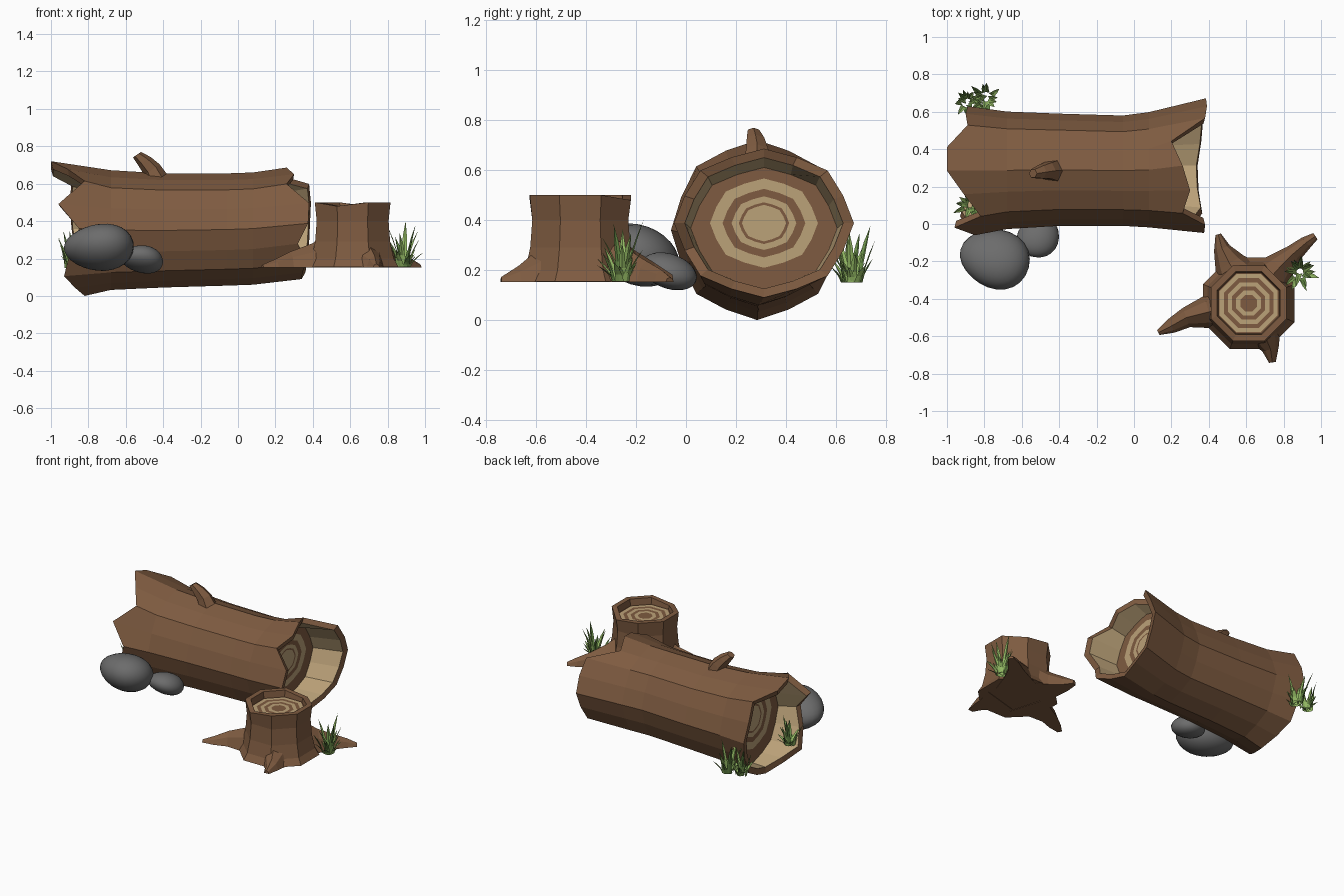
import bpy, bmesh, math, random
from mathutils import Vector, Matrix

cube = bpy.data.objects.get("Cube")
if cube:
    bpy.data.objects.remove(cube, do_unlink=True)
random.seed(4)


def material(name, rgb):
    m = bpy.data.materials.new(name)
    m.use_nodes = True
    m.diffuse_color = (*rgb, 1)
    node = next(n for n in m.node_tree.nodes if n.type == 'BSDF_PRINCIPLED')
    node.inputs["Base Color"].default_value = (*rgb, 1)
    node.inputs["Roughness"].default_value = 0.9
    return m


BARK = material("bark brown", (0.21, 0.105, 0.052))
WOOD = material("pale wood", (0.5, 0.36, 0.19))
STONE = material("stone grey", (0.15, 0.15, 0.15))
LEAF = material("grass green", (0.3, 0.5, 0.13))
DARK = material("dark grass green", (0.14, 0.27, 0.065))


def finish(name, bm, mats, recalc=True, smooth=False):
    if recalc:
        bmesh.ops.recalc_face_normals(bm, faces=bm.faces)
    for f in bm.faces:
        f.smooth = smooth
    mesh = bpy.data.meshes.new(name)
    bm.to_mesh(mesh)
    bm.free()
    for m in mats:
        mesh.materials.append(m)
    bpy.context.collection.objects.link(bpy.data.objects.new(name, mesh))


def loft(name, rings, bands=None, caps=(0, 0), mats=(BARK, WOOD)):
    """Skin closed rings; bands gives the material index of each strip."""
    bm = bmesh.new()
    loops = [[bm.verts.new(p) for p in ring] for ring in rings]
    n = len(rings[0])
    for i, (a, b) in enumerate(zip(loops, loops[1:])):
        for k in range(n):
            f = bm.faces.new((a[k], a[(k + 1) % n], b[(k + 1) % n], b[k]))
            f.material_index = bands[i] if bands else 0
    for loop, index in zip((loops[0], loops[-1]), caps):
        bm.faces.new(loop).material_index = index
    finish(name, bm, mats)


# Fallen log: eight-sided hollow trunk with ragged ends
def log_ring(x, cy, cz, ry, rz, s=1.0, mix=0.0, flat=0.0):
    pts = []
    for k in range(16):
        a = math.tau * k / 16
        r = s * (0.955 if k % 2 else 1.0)
        px = x[k] if isinstance(x, list) else x
        px = px * (1 - mix) + flat * mix
        pts.append(Vector((px, cy + ry * r * math.sin(a), cz - rz * r * math.cos(a))))
    return pts


left_x = [-.82, -.84, -.86, -.87, -.89, -.9, -.89, -1, -1, -.91, -.82, -.96, -.85, -.9, -.93, -.87]
right_x = [.34, .36, .37, .38, .385, .39, .38, .2, .26, .3, .26, .38, .375, .32, .365, .345]
left_form = (.285, .36, .345, .36)
right_form = (.312, .388, .36, .298)
ring_scales = (.6, .46, .36, .28, .245)


def hollow(ends, form, depth):
    cy, cz, ry, rz = form
    back = (cy, cz - .02, ry, rz)
    rings = [log_ring(ends, *form, s=.88, mix=.04, flat=depth), log_ring(depth, *back, s=.815)]
    return rings + [log_ring(depth, *form, s=s) for s in ring_scales]


outer = [log_ring(left_x, *left_form)]
outer += [log_ring(*p) for p in ((-.68, .287, .352, .314, .32), (-.4, .29, .35, .3, .305),
                                 (-.06, .285, .355, .295, .3), (.08, .29, .36, .308, .3))]
outer += [log_ring(right_x, *right_form)]
inside = [0, 1, 0, 1, 0, 1, 0]
loft("fallen_log", hollow(left_x, left_form, -.72)[::-1] + outer + hollow(right_x, right_form, .16),
     inside[::-1] + [0] * 5 + inside, caps=(1, 1))


# Broken branch on the log
def round_ring(center, r, n, tilt=0.0, turn=0.0):
    rot = Matrix.Rotation(tilt, 3, 'Y')
    return [Vector(center) + rot @ Vector((r * math.cos(math.tau * k / n + turn),
                                           r * math.sin(math.tau * k / n + turn), 0)) for k in range(n)]


loft("branch_stub", [round_ring((x, y, z), r, 6, -.6) for x, y, z, r in
                     ((-.43, .285, .61, .065), (-.46, .285, .675, .05),
                      (-.5, .278, .72, .04), (-.54, .27, .755, .026))])

# Tree stump with a recessed ringed top
SX, SY = .613, -.423


def stump_ring(r, z, jag=0.0):
    ring = round_ring((SX, SY, z), r, 8, turn=math.pi / 8)
    ring[1].z -= jag
    ring[5].z -= jag
    return ring


profile = [(.265, .155), (.238, .2), (.217, .29), (.208, .4), (.219, .5), (.182, .5), (.175, .455)]
rings = [stump_ring(r, z, .02 if z == .5 else 0) for r, z in profile]
rings += [stump_ring(.168 - .024 * i, .455) for i in range(7)]
loft("stump", rings, [0] * 7 + [(i + 1) % 2 for i in range(6)], caps=(0, 0))


# Roots: arched sections narrowing along a bent path
def root(name, path):
    rings = []
    for i, (x, y, w, h) in enumerate(path):
        a, b = path[max(i - 1, 0)], path[min(i + 1, len(path) - 1)]
        side = Vector((a[1] - b[1], b[0] - a[0], 0)).normalized()
        base = Vector((x, y, .152))
        rings.append([base + side * w * u + Vector((0, 0, h * v)) for u, v in
                      ((-1, 0), (-.65, .65), (0, 1), (.65, .65), (1, 0))])
    loft(name, rings)


root("left_root", [(.5, -.44, .15, .22), (.4, -.47, .09, .13), (.28, -.5, .055, .085),
                   (.2, -.545, .04, .045), (.13, -.58, .015, .015)])
root("front_root", [(.68, -.52, .13, .22), (.705, -.61, .08, .115), (.73, -.67, .045, .065),
                    (.74, -.74, .018, .02)])
root("back_left_root", [(.57, -.3, .14, .22), (.51, -.21, .085, .13), (.47, -.13, .045, .08),
                        (.45, -.055, .015, .03)])
root("back_right_root", [(.69, -.33, .14, .22), (.78, -.23, .085, .13), (.85, -.16, .05, .085),
                         (.92, -.1, .035, .05), (.97, -.065, .02, .02)])


# Rounded stones
def rock(name, center, size, lean, turn):
    bm = bmesh.new()
    bmesh.ops.create_uvsphere(bm, u_segments=24, v_segments=14, radius=1)
    for v in bm.verts:
        x, y, z = v.co
        v.co = Vector(((x + lean[0] * z) * size[0],
                       (y * (1 + .12 * x) + lean[1] * z) * size[1], z * (1 + .15 * x) * size[2]))
    bmesh.ops.rotate(bm, verts=bm.verts, matrix=Matrix.Rotation(turn, 3, 'Z'))
    bmesh.ops.translate(bm, verts=bm.verts, vec=center)
    finish(name, bm, [STONE], smooth=True)


rock("large_rock", (-.745, -.185, .26), (.189, .155, .125), (.08, -.2), -.25)
rock("small_rock", (-.515, -.07, .195), (.113, .105, .075), (-.2, -.3), .2)


# Grass tufts: bent, tapering blades
def tuft(name, x, y, z, spread, height, count):
    bm = bmesh.new()
    for i in range(count):
        a = i * 2.4 + random.uniform(-.3, .3)
        out = Vector((math.cos(a), math.sin(a), 0))
        side = Vector((-out.y, out.x, 0))
        size = (i + 1) / count
        h = height * (.25 + .75 * size * size)
        reach = spread * random.uniform(.55, 1)
        root_at = Vector((x, y, z)) + out * random.uniform(.005, .04)
        rows = []
        for t in (0, .35, .7):
            mid = root_at + out * reach * t ** 1.5 + Vector((0, 0, h * t))
            w = .018 * (1 - t * .6)
            rows.append([bm.verts.new(mid + side * w), bm.verts.new(mid + out * .005),
                         bm.verts.new(mid - side * w)])
        tip = bm.verts.new(root_at + out * reach + Vector((0, 0, h)))
        faces = []
        for r, s in zip(rows, rows[1:]):
            faces += [bm.faces.new((r[j], r[j + 1], s[j + 1], s[j])) for j in (0, 1)]
        faces += [bm.faces.new((rows[-1][j], rows[-1][j + 1], tip)) for j in (0, 1)]
        for f in faces:
            f.material_index = int(i % 4 == 2)
            f.normal_flip()
    finish(name, bm, [LEAF, DARK], recalc=False)


tuft("stump_grass", .885, -.255, .155, .085, .245, 20)
tuft("back_grass", -.89, .66, .15, .06, .2, 15)
tuft("back_grass_small", -.79, .665, .15, .075, .25, 16)
tuft("hollow_grass", -.875, .1, .15, .07, .2, 15)
